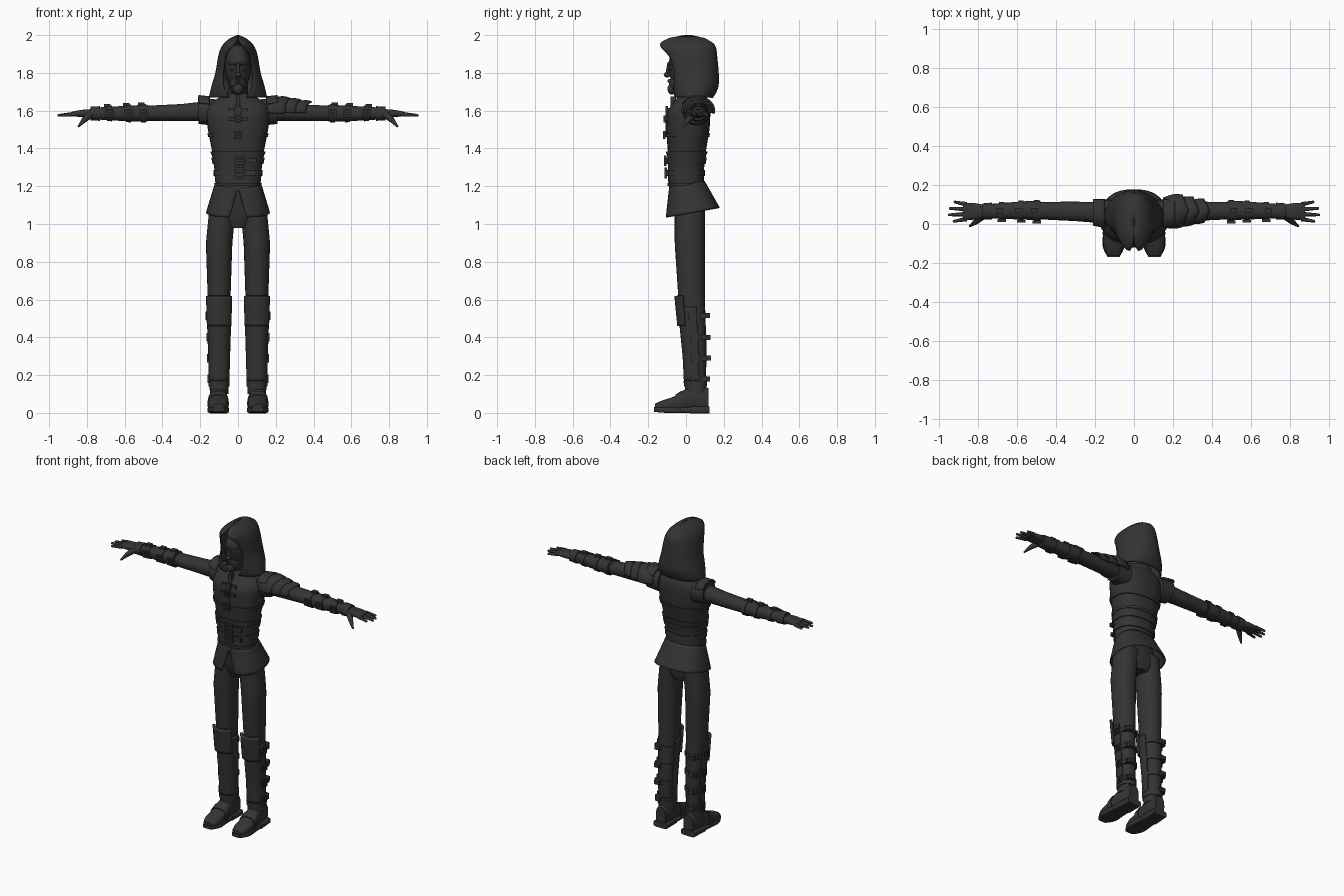
import bpy, bmesh, math
from mathutils import Vector, Matrix

cube = bpy.data.objects.get("Cube")
if cube:
    bpy.data.objects.remove(cube)

dark = bpy.data.materials.new("dark_charcoal")
dark.use_nodes = True
dark.diffuse_color = (.034, .034, .034, 1)
for node in dark.node_tree.nodes:
    if node.type == 'BSDF_PRINCIPLED':
        node.inputs["Base Color"].default_value = dark.diffuse_color
        node.inputs["Roughness"].default_value = .8


def finish(name, bm, mirror=False, thick=0):
    bmesh.ops.recalc_face_normals(bm, faces=bm.faces[:])
    mesh = bpy.data.meshes.new(name)
    bm.to_mesh(mesh)
    bm.free()
    mesh.materials.append(dark)
    ob = bpy.data.objects.new(name, mesh)
    bpy.context.collection.objects.link(ob)
    if thick:
        solid = ob.modifiers.new("thickness", 'SOLIDIFY')
        solid.thickness, solid.offset = thick, 0
    if mirror:
        ob.modifiers.new("mirror", 'MIRROR')
    bpy.ops.object.select_all(action='DESELECT')
    ob.select_set(True)
    bpy.context.view_layer.objects.active = ob
    bpy.ops.object.shade_smooth_by_angle(angle=math.radians(40))


def section(keys, t):
    """Cross-section at t: straight blend between the keys, with rounded corners."""
    def straight(p):
        for a, b in zip(keys, keys[1:]):
            if p <= b[0]:
                break
        f = min(max((p - a[0]) / (b[0] - a[0]), 0), 1)
        return [m + (n - m) * f for m, n in zip(a[1:], b[1:])]
    h = max(0, min(.025, t - keys[0][0], keys[-1][0] - t))
    samples = [straight(t + h * k) for k in (-1, -.5, 0, .5, 1)]
    return [sum(values) / len(samples) for values in zip(*samples)]


def around(axis, t, u, v):
    return {'x': (t, u, v), 'y': (u, t, v), 'z': (u, v, t)}[axis]


def skin(name, body, lo=None, hi=None, grow=0, arc=None, thick=0, tilt=0, peak=0, sides=28):
    """Skin over part of a body. A body is (axis, squareness, mirrored, keys), and a key is
    (position, centre u, centre v, radius u, radius v[, opening half angle]).
    An angle leaves an open shell; a negative one keeps only that arc."""
    axis, power, mirror, keys = body
    lo = keys[0][0] if lo is None else lo
    hi = keys[-1][0] if hi is None else hi
    count = max(1, round((hi - lo) / .015))
    bm = bmesh.new()
    rings = []
    for k in range(count + 1):
        t = lo + (hi - lo) * k / count
        cu, cv, ru, rv, *angle = section(keys, t)
        angle = angle if arc is None else [arc]
        start, span = 0, math.tau
        if angle:
            start = math.radians(angle[0])
            span = -2 * start if start < 0 else math.tau - 2 * start
        ring = []
        for i in range(sides + 1 if angle else sides):
            a = start + span * i / sides
            s, c = math.sin(a), math.cos(a)
            s, c = (math.copysign(abs(w) ** (2 / power), w) for w in (s, c))
            du, dv = s * (ru + grow), -c * (rv + grow)
            p = t + tilt * dv + peak * (1 - abs(s))
            ring.append(bm.verts.new(around(axis, p, cu + du, cv + dv)))
        rings.append(ring)
    for r, q in zip(rings, rings[1:]):
        for i in range(sides):
            j = (i + 1) % len(r)
            bm.faces.new((r[i], r[j], q[j], q[i]))
    if angle:
        bmesh.ops.remove_doubles(bm, verts=bm.verts[:], dist=.0002)
    else:
        bm.faces.new(rings[0])
        bm.faces.new(rings[-1])
    finish(name, bm, mirror, thick)


def on(body, t, su, sv, grow=0):
    """Point on a body's surface, in the given direction of its cross-section."""
    cu, cv, ru, rv = section(body[3], t)[:4]
    return Vector(around(body[0], t, cu + su * (ru + grow), cv + sv * (rv + grow)))


def ball(name, centre, radii, mirror=False):
    bm = bmesh.new()
    bmesh.ops.create_uvsphere(bm, u_segments=20, v_segments=14, radius=1,
                              matrix=Matrix.LocRotScale(Vector(centre), None, Vector(radii)))
    finish(name, bm, mirror)


def tube(name, a, b, thick_end, thin_end, mirror=True):
    """Tapered rod with a round tip."""
    a, b = Vector(a), Vector(b)
    turn = (b - a).to_track_quat('Z', 'Y')
    bm = bmesh.new()
    bmesh.ops.create_cone(bm, segments=12, cap_ends=True, radius1=thick_end, radius2=thin_end,
                          depth=(b - a).length, matrix=Matrix.LocRotScale((a + b) / 2, turn, None))
    bmesh.ops.create_uvsphere(bm, u_segments=12, v_segments=8, radius=thin_end,
                              matrix=Matrix.LocRotScale(b, turn, None))
    finish(name, bm, mirror)


def boxes(name, parts, mirror=False):
    bm = bmesh.new()
    for centre, size in parts:
        bmesh.ops.create_cube(bm, size=1, matrix=Matrix.LocRotScale(Vector(centre), None, Vector(size)))
    finish(name, bm, mirror)


def buckle(name, centre, facing, size, mirror=False):
    """Square frame with a tongue, lying across the axis it faces."""
    u, v = (k for k in range(3) if k != facing)
    bar, parts = size / 4, []
    for long, across, side in ((u, v, -1), (u, v, 0), (u, v, 1), (v, u, -1), (v, u, 1)):
        c, s = centre.copy(), Vector((bar, bar, bar))
        c[across] += side * size / 2
        s[long] = size + bar
        s[facing] = .014
        parts.append((c, s))
    boxes(name, parts, mirror)


# Body profiles that clothing and straps follow
torso = ('z', 2.4, False, [(1.17, 0, 0, .115, .09), (1.3, 0, 0, .12, .09), (1.5, 0, .01, .16, .115),
                           (1.6, 0, .015, .17, .115), (1.65, 0, .03, .14, .09), (1.69, 0, .03, .06, .06)])
leg = ('z', 2.2, True, [(.1, .1, .05, .045, .05), (.3, .1, .05, .05, .06), (.6, .1, .03, .06, .07),
                        (.9, .1, .02, .07, .08), (1.1, .08, .02, .07, .08)])
arm = ('x', 2.2, True, [(.12, .055, 1.6, .055, .055), (.3, .065, 1.59, .05, .045),
                        (.55, .07, 1.585, .043, .038), (.78, .065, 1.585, .03, .025)])
shoulder = ('x', 2.2, True, [(.12, .05, 1.59, .075, .07), (.21, .06, 1.6, .065, .07)])

# Hood and head
hood = ('z', 2.1, False, [(1.67, 0, .04, .15, .1, 16), (1.72, 0, .045, .14, .125, 32),
                          (1.8, 0, .04, .115, .13, 42), (1.9, 0, .02, .1, .14, 40),
                          (1.95, 0, 0, .08, .155, 15), (1.98, 0, 0, .05, .12, 0), (1.996, 0, .01, .005, .02, 0)])
skin("hood", hood, thick=.008, sides=36)
tube("neck", (0, .03, 1.6), (0, .01, 1.76), .06, .05, False)
ball("head", (0, .005, 1.83), (.07, .1, .12))
ball("jaw", (0, -.03, 1.74), (.045, .06, .06))
ball("nose_tip", (0, -.1, 1.79), (.016, .018, .014))
tube("nose_bridge", (0, -.098, 1.79), (0, -.092, 1.85), .012, .007, False)
ball("goatee", (0, -.074, 1.715), (.028, .024, .03))
tube("moustache", (0, -.09, 1.76), (.034, -.068, 1.73), .01, .005)
tube("eyebrow", (.012, -.094, 1.845), (.05, -.066, 1.85), .008, .005)
ball("eye", (.03, -.082, 1.82), (.012, .007, .007), True)
skin("collar", ('z', 2.2, False, [(1.62, 0, .025, .115, .09), (1.69, 0, .035, .08, .075)]))

# Torso, vest and skirt
skin("torso", torso)
skin("shoulder_cap", shoulder)
skin("shoulder_wing", shoulder, .15, .21, .008, arc=120, thick=.01)
skin("tunic_skirt", ('z', 2.4, False, [(1.06, 0, .035, .165, .14, 12), (1.21, 0, .005, .12, .09, 0)]),
     thick=.008, tilt=.18, sides=36)
skin("pelvis", ('z', 2.4, False, [(.98, 0, .025, .07, .06), (1.04, 0, .02, .14, .08), (1.2, 0, 0, .11, .08)]))
skin("corset", torso, 1.22, 1.38, .005)
for z in (1.21, 1.375):
    skin("corset_edge", torso, z - .008, z + .008, .009)
for z in (1.27, 1.335):
    skin("waist_belt", torso, z - .017, z + .017, .011)
    buckle("waist_buckle", on(torso, z, 0, -1, .018) + Vector((.01, 0, 0)), 1, .045)
    boxes("belt_tip", [(on(torso, z, .5, -1, .01), (.06, .014, .024))])
skin("chest_strap", torso, 1.46, 1.48, .006)
buckle("chest_buckle", on(torso, 1.47, 0, -1, .012), 1, .034)
boxes("placket", [(on(torso, 1.55, 0, -1), (.024, .014, .14)), (on(torso, 1.64, 0, -1), (.02, .03, .07))])
for z in (1.555, 1.605):
    boxes("clasp_tab", [(on(torso, z, .2, -1), (.04, .016, .018))], True)
    buckle("clasp_buckle", on(torso, z, 0, -1, .01), 1, .03)

# Layered guard on the left shoulder, each plate smaller than the last
for i in range(3):
    x, r, end = .15 + .065 * i, .088 - .012 * i, .1 - .01 * i
    plate = [(x + end * f, .06 + .008 * f, 1.6, r * wide, r * high)
             for f, wide, high in ((0, .8, .6), (.5, 1, .9), (1, .9, .7))]
    skin("shoulder_guard", ('x', 2, False, plate), arc=78, thick=.009, peak=.03)

# Sleeves, bracers and gloves
skin("arm", arm)
skin("bracer", arm, .48, .73, .005)
skin("glove_cuff", arm, .73, .78, .011)
for x in (.5, .58, .68):
    skin("arm_strap", arm, x - .013, x + .013, .01)
    buckle("arm_buckle", on(arm, x, -1, 0, .014), 1, .034, True)
    boxes("strap_end", [(on(arm, x + .012, 0, 1, .012), (.036, .026, .014))], True)
skin("palm", ('x', 2.6, True, [(.76, .065, 1.585, .032, .024), (.83, .065, 1.585, .045, .02),
                               (.88, .063, 1.583, .042, .011)]))
for i, tip in enumerate((.925, .95, .945, .92)):
    y = .026 + .025 * i
    tube("finger", (.86, y, 1.583), (tip, y + .008 * (i - 1.5), 1.575), .012, .007)
tube("thumb_base", (.78, .04, 1.58), (.815, .01, 1.55), .02, .014)
tube("thumb", (.815, .01, 1.55), (.843, -.01, 1.518), .014, .006)

# Trousers and shin armour
skin("leg", leg)
skin("greave", leg, .17, .56, .004, arc=-105, thick=.008)
skin("knee_plate", leg, .46, .62, .012, arc=-58, thick=.016)
for z in (.18, .29, .4, .515):
    skin("leg_strap", leg, z - .012, z + .012, .007)
    buckle("leg_buckle", on(leg, z, 1, 0, .007), 0, .036, True)
    boxes("strap_tail", [(on(leg, z, .4, 1, .006), (.034, .034, .026)),
                         (on(leg, z, .7, .75, .008), (.022, .024, .03))], True)

# Boots
boot = ('y', 2.6, True, [(-.165, .105, .03, .03, .018), (-.13, .105, .036, .052, .03),
                         (-.06, .105, .045, .052, .04), (0, .105, .07, .045, .06),
                         (.06, .1, .08, .045, .075), (.12, .1, .07, .035, .06)])
sole = ('y', 5, True, [(-.17, .105, .018, .03, .012), (-.12, .105, .015, .06, .015),
                       (0, .105, .015, .05, .015), (.125, .1, .015, .045, .015)])
skin("boot_upper", boot)
skin("instep_strap", boot, -.055, -.025, .006)
skin("boot_ankle", leg, .1, .15, .004)
skin("boot_cuff", leg, .14, .17, .009)
skin("sole", sole)
skin("heel", sole, .02, .125, .004)
